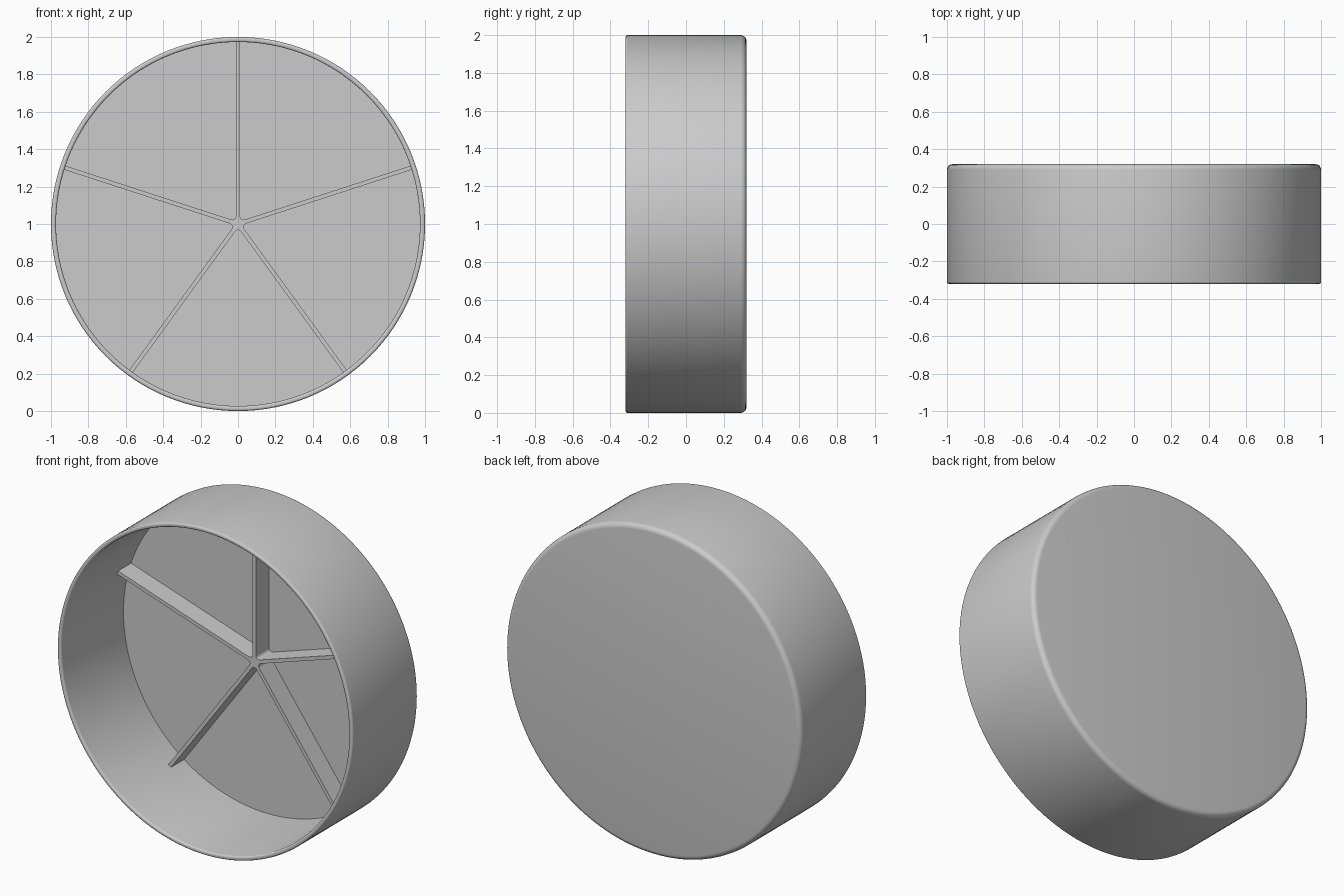
import bpy, bmesh
from math import sin, cos, pi, radians
from mathutils import Vector

if "Cube" in bpy.data.objects:
    bpy.data.objects.remove(bpy.data.objects["Cube"])

SEG = 128
R_OUT, R_IN = 1.0, 0.973
FRONT, BACK, FLOOR, RIB_FRONT = -0.32, 0.32, 0.283, 0.157
CENTRE = Vector((0, 0, 1))


def finish(bm, name):
    bmesh.ops.recalc_face_normals(bm, faces=bm.faces)
    mesh = bpy.data.meshes.new(name)
    bm.to_mesh(mesh)
    bm.free()
    ob = bpy.data.objects.new(name, mesh)
    ob.location = CENTRE
    bpy.context.collection.objects.link(ob)
    bpy.ops.object.select_all(action='DESELECT')
    ob.select_set(True)
    bpy.context.view_layer.objects.active = ob
    bpy.ops.object.shade_smooth_by_angle(angle=radians(30))
    return ob


def arc(cx, cy, r, a0, a1, n=5):
    angles = [radians(a0 + (a1 - a0) * i / n) for i in range(n + 1)]
    return [(cx + r * cos(a), cy + r * sin(a)) for a in angles]


# Round shell: (radius, y) profile turned about the y axis
rb, rf = 0.03, 0.011
profile = (arc(R_OUT - rb, BACK - rb, rb, 90, 0)
           + arc(R_OUT - rf, FRONT + rf, rf, 0, -90)
           + arc(R_IN + rf, FRONT + rf, rf, -90, -180)
           + [(R_IN, FLOOR)])
bm = bmesh.new()
rings = []
for r, y in profile:
    rings.append([bm.verts.new((r * cos(2 * pi * i / SEG), y, r * sin(2 * pi * i / SEG)))
                  for i in range(SEG)])
for a, b in zip(rings, rings[1:]):
    for i in range(SEG):
        j = (i + 1) % SEG
        bm.faces.new((a[i], a[j], b[j], b[i]))
bm.faces.new(rings[0])
bm.faces.new(rings[-1])
finish(bm, "round_shell")

# Five-armed rib star with small fillets at the hub
hw, t = 0.011, 0.042
corner = hw / sin(radians(36))
rad = (t - hw / math_tan) if (math_tan := sin(radians(36)) / cos(radians(36))) is None else 0
fillet_r = (t - hw / math_tan) * math_tan
fillet_d = corner + fillet_r / sin(radians(36))
outline = []
for k in range(5):
    a = radians(90 + 72 * k)
    d, n = Vector((cos(a), sin(a))), Vector((-sin(a), cos(a)))
    outline += [d * 0.98 - n * hw, d * 0.98 + n * hw]
    mid = 90 + 72 * k + 36
    c = Vector((cos(radians(mid)), sin(radians(mid)))) * fillet_d
    outline += [Vector(p) for p in arc(c.x, c.y, fillet_r, mid + 180 + 54, mid + 180 - 54, 6)]
bm = bmesh.new()
face = bm.faces.new([bm.verts.new((p.x, RIB_FRONT, p.y)) for p in outline])
ext = bmesh.ops.extrude_face_region(bm, geom=[face], use_keep_orig=True)
new = [v for v in ext["geom"] if isinstance(v, bmesh.types.BMVert)]
bmesh.ops.translate(bm, verts=new, vec=(0, FLOOR + 0.005 - RIB_FRONT, 0))
finish(bm, "rib_star")
